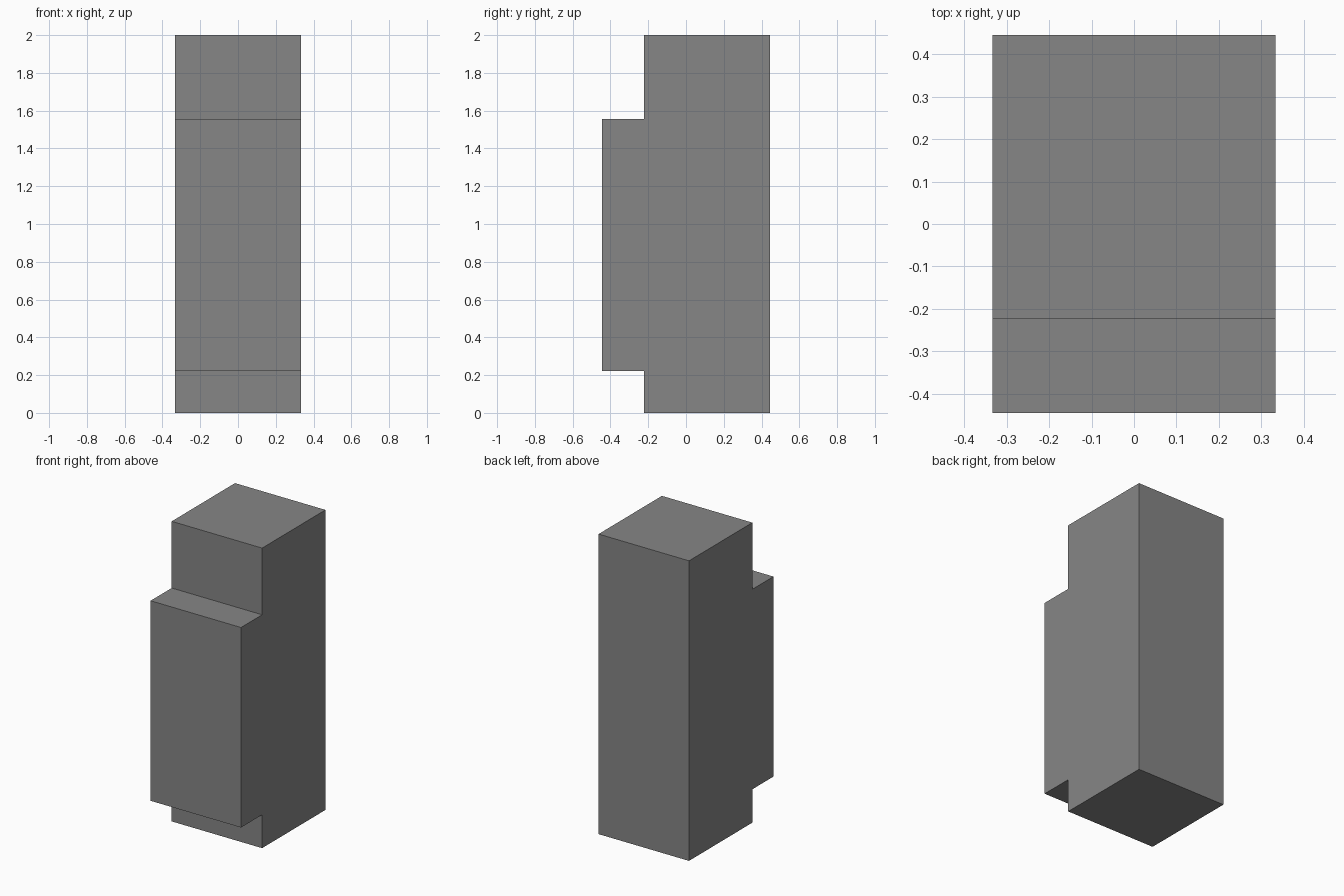
import bpy
import bmesh

cube = bpy.data.objects.get("Cube")
if cube:
    bpy.data.objects.remove(cube, do_unlink=True)

# Plain grey finish
grey = bpy.data.materials.new("mid_grey")
grey.use_nodes = True
colour = (0.24, 0.24, 0.24, 1)
grey.diffuse_color = colour
grey.node_tree.nodes["Principled BSDF"].inputs["Base Color"].default_value = colour

# Proportions, all based on one unit
unit = 2 / 9
half_width = 1.5 * unit
back, front, panel_front = 2 * unit, -unit, -2 * unit
panel_bottom, panel_top, height = unit, 7 * unit, 9 * unit

# Side profile: tall block with a raised front panel
profile = [
    (back, 0), (back, height), (front, height), (front, panel_top),
    (panel_front, panel_top), (panel_front, panel_bottom),
    (front, panel_bottom), (front, 0),
]

# Extrude the profile across the width
bm = bmesh.new()
side = bm.faces.new([bm.verts.new((-half_width, y, z)) for y, z in profile])
result = bmesh.ops.extrude_face_region(bm, geom=[side], use_keep_orig=True)
moved = [v for v in result["geom"] if isinstance(v, bmesh.types.BMVert)]
bmesh.ops.translate(bm, verts=moved, vec=(2 * half_width, 0, 0))
bmesh.ops.recalc_face_normals(bm, faces=bm.faces[:])

mesh = bpy.data.meshes.new("stepped_block")
bm.to_mesh(mesh)
bm.free()
mesh.materials.append(grey)
block = bpy.data.objects.new("stepped_block", mesh)
bpy.context.collection.objects.link(block)
